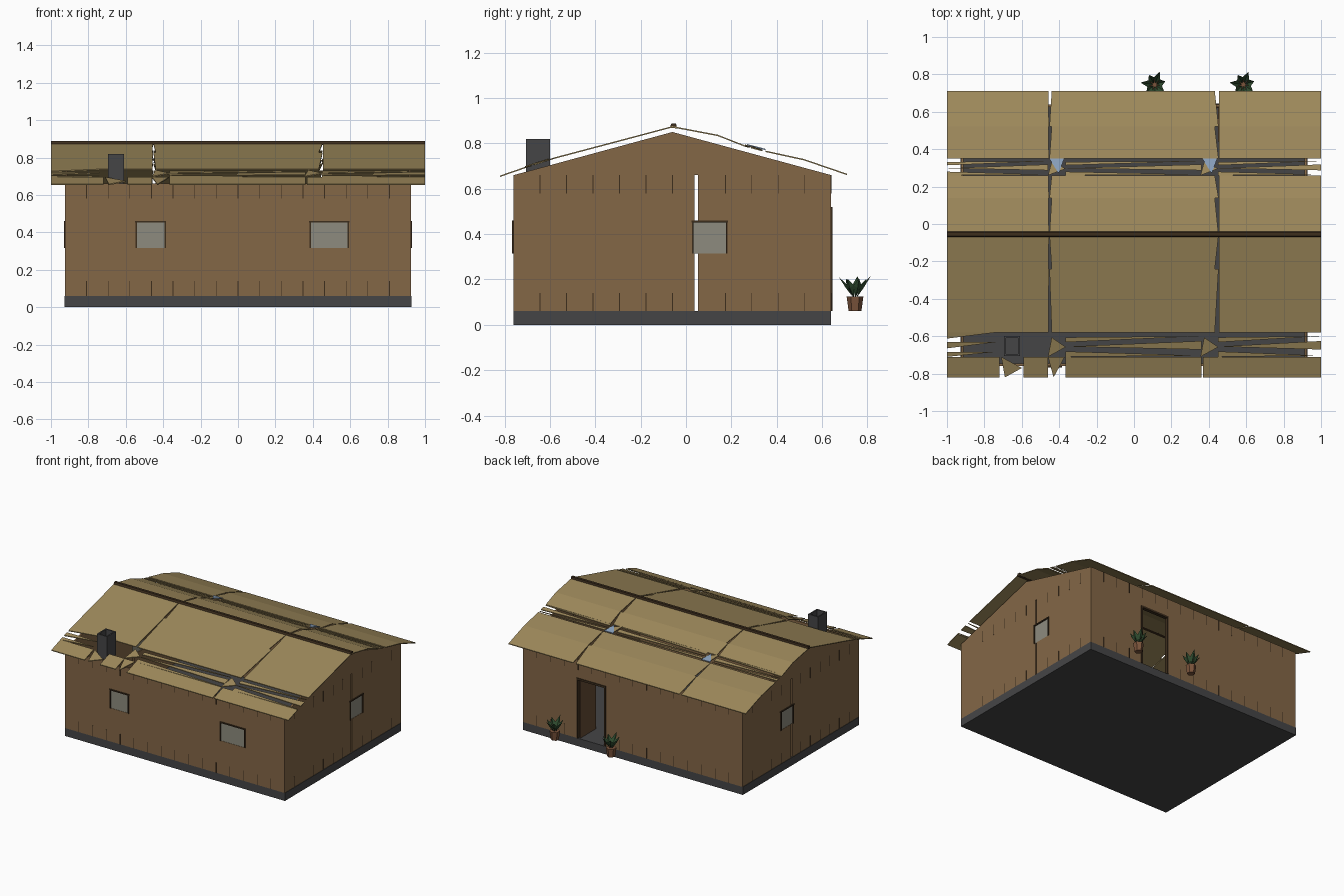
import bpy, bmesh, math
from mathutils import Vector

if "Cube" in bpy.data.objects:
    bpy.data.objects.remove(bpy.data.objects["Cube"])

def mat(name, r, g, b):
    m = bpy.data.materials.new(name)
    m.diffuse_color = (r, g, b, 1)
    m.use_nodes = True
    m.node_tree.nodes["Principled BSDF"].inputs["Base Color"].default_value = m.diffuse_color
    return m

WALL = mat("wall_wood", .23, .135, .062)
DARK = mat("dark_wood", .045, .026, .012)
DOOR = mat("door_wood", .13, .07, .035)
ROOF = mat("roof_shingle", .34, .25, .105)
STONE = mat("stone", .06, .06, .062)
PANE = mat("pane", .27, .26, .21)
GLASS = mat("skylight_glass", .25, .35, .5)
POT = mat("clay", .2, .09, .045)
LEAF = mat("leaf", .03, .075, .03)

def finish(bm, name, m):
    bmesh.ops.recalc_face_normals(bm, faces=bm.faces)
    me = bpy.data.meshes.new(name)
    bm.to_mesh(me)
    bm.free()
    me.materials.append(m)
    ob = bpy.data.objects.new(name, me)
    bpy.context.collection.objects.link(ob)
    return ob

def prism(bm, pts, offset):
    """Solid from a flat outline pushed along an offset."""
    a = [bm.verts.new(p) for p in pts]
    b = [bm.verts.new(Vector(p) + Vector(offset)) for p in pts]
    bm.faces.new(a)
    bm.faces.new(b[::-1])
    for i in range(len(a)):
        j = (i + 1) % len(a)
        bm.faces.new((a[i], b[i], b[j], a[j]))

def add_box(bm, x0, x1, y0, y1, z0, z1):
    prism(bm, [(x0, y0, z0), (x1, y0, z0), (x1, y1, z0), (x0, y1, z0)], (0, 0, z1 - z0))

def box(name, m, *dims):
    bm = bmesh.new()
    add_box(bm, *dims)
    return finish(bm, name, m)

X, YF, YB, YR, T = .925, -.76, .64, -.06, .014
Z0, EAVE, PEAK = .06, .66, .85

def gable(y):
    return PEAK - (PEAK - EAVE) * abs(y - YR) / (YB - YR if y > YR else YR - YF)

def wall(name, along_x, pos, inward, a0, a1, top, openings, windows, n):
    """Board wall with openings, seam strips, framed panes."""
    def P(a, z, d=0):
        q = pos + inward * d
        return (a, q, z) if along_x else (q, a, z)
    def off(d):
        return (0, inward * d, 0) if along_x else (inward * d, 0, 0)
    def rect(bm, b0, b1, z0, z1, d, t):
        prism(bm, [P(b0, z0, d), P(b1, z0, d), P(b1, z1, d), P(b0, z1, d)], off(t))
    holes = openings + windows
    seams = [a0 + (a1 - a0) * i / n for i in range(n + 1)]
    cuts = sorted(set(seams + [v for h in holes for v in h[:2]] + ([] if along_x else [YR])))
    bm = bmesh.new()
    for u, v in zip(cuts, cuts[1:]):
        mid, z = (u + v) / 2, Z0
        for h in sorted((h for h in holes if h[0] < mid < h[1]), key=lambda h: h[2]):
            if h[2] > z + .001:
                rect(bm, u, v, z, h[2], 0, T)
            z = max(z, h[3])
        prism(bm, [P(u, z), P(v, z), P(v, top(v)), P(u, top(u))], off(T))
    finish(bm, name, WALL)
    bm = bmesh.new()
    for s in seams[1:-1]:
        for z0, z1 in ((Z0, .14), (.58, EAVE)):
            if not any(h[0] - .01 < s < h[1] + .01 and h[2] < z1 and h[3] > z0 for h in holes):
                rect(bm, s - .002, s + .002, z0, z1, -.001, .003)
    finish(bm, name + "_seams", DARK)
    for i, (u, v, z0, z1) in enumerate(windows):
        bm = bmesh.new()
        rect(bm, u, v, z0, z1, .002, .006)
        finish(bm, f"{name}_window_{i}", PANE)
        bm = bmesh.new()
        for r in ((u - .004, u + .004, z0, z1), (v - .004, v + .004, z0, z1), (u - .006, v + .006, z1 - .003, z1 + .006)):
            rect(bm, *r, -.006, .014)
        finish(bm, f"{name}_window_frame_{i}", DARK)

# base and walls
box("foundation", STONE, -X - .003, X + .003, YF, YB, 0, Z0)
flat = lambda a: EAVE
wall("front_wall", True, YF, 1, -X, X, flat, [],
     [(-.545, -.39, .315, .455), (.385, .59, .315, .455)], 16)
wall("back_wall", True, YB, -1, -X, X, flat, [(.235, .465, Z0, .51)], [], 16)
for s, nm in ((1, "right_wall"), (-1, "left_wall")):
    wall(nm, False, s * X, -s, YF, YB, gable,
         [(.038, .054, Z0, .315), (.038, .054, .455, EAVE)], [(.03, .18, .315, .455)], 12)

# door frame and open leaf
bm = bmesh.new()
for d in ((.228, .238), (.462, .472)):
    add_box(bm, *d, YB - .02, YB + .005, Z0, .51)
add_box(bm, .228, .472, YB - .02, YB + .005, .505, .52)
finish(bm, "door_frame", DARK)
box("door_leaf", DOOR, .45, .462, YB - .2, YB - .015, Z0, .5)

# roof profile: (y, z) pairs
PROF = [(-.82, .652), (-.71, .69), (-.58, .732), (-.24, .822), (YR, .87),
        (.14, .832), (.26, .785), (.35, .762), (.52, .725), (.71, .66)]

def roof_z(y):
    for (ya, za), (yb, zb) in zip(PROF, PROF[1:]):
        if y <= yb:
            return za + (zb - za) * (y - ya) / (yb - ya)
    return PROF[-1][1]

def patch(bm, pts, lift=0):
    prism(bm, [(x, y, roof_z(y) + lift) for x, y in pts], (0, 0, .006))

# full shingle rows, split with narrow wedge gaps
bm = bmesh.new()
for hi, lo in ((-.24, -.58), (YR, -.24), (YR, .14), (.14, .26), (.35, .52), (.52, .71)):
    for tl, tr, bl, br in ((-1, -.455, -1, -.458), (-.452, .452, -.44, .432), (.455, 1, .455, 1)):
        patch(bm, [(tl, hi), (tr, hi), (br, lo), (bl, lo)])
finish(bm, "shingle_rows", ROOF)

# front eave row, broken around the chimney
bm = bmesh.new()
for a, b in ((-1, -.72), (-.59, -.46), (-.365, .36), (.37, 1)):
    patch(bm, [(a, -.82), (b, -.82), (b, -.71), (a, -.71)])
for t in ([(-.71, -.71), (-.6, -.77), (-.69, -.82)], [(-.46, -.71), (-.37, -.71), (-.43, -.82)]):
    patch(bm, t)
finish(bm, "front_eave_row", ROOF)

# splintered shingles inside the two open bands
bm = bmesh.new()
for ya, yb in ((-.71, -.58), (.26, .35)):
    h = yb - ya
    for a, b in ((-1, -.46), (-.365, .36), (.45, 1)):
        if ya < 0 and a == -1:
            for c, f in ((.0, .2), (.35, .6), (.75, 1)):
                patch(bm, [(-1, ya + h * c), (-1, ya + h * f), (-.74, ya + h * f)])
            continue
        patch(bm, [(a, ya), (a, ya + h * .22), (b, ya + h * .05)])
        patch(bm, [(b, ya + h * .3), (b, ya + h * .65), (a, ya + h * .42)])
        patch(bm, [(a, ya + h * .6), (a, ya + h * .8), (b, ya + h * .85)])
    for c in (-.41, .405):
        patch(bm, [(c - .05, ya), (c + .045, ya + h * .4), (c - .03, ya + h * .8)], .004)
finish(bm, "splintered_shingles", ROOF)

# skylights
bm = bmesh.new()
for c in (-.413, .405):
    patch(bm, [(c - .04, .35), (c + .04, .35), (c + .01, .27)], .008)
finish(bm, "skylights", GLASS)

# ridge cap
bm = bmesh.new()
prism(bm, [(-1, YR - .012, .868), (-1, YR + .02, .866), (-1, YR + .016, .888), (-1, YR - .004, .888)], (2, 0, 0))
finish(bm, "ridge_cap", DARK)

# hollow chimney
bm = bmesh.new()
for d in ((-.695, -.685, -.705, -.6), (-.62, -.61, -.705, -.6), (-.685, -.62, -.705, -.695), (-.685, -.62, -.61, -.6)):
    add_box(bm, *d, .64, .82)
finish(bm, "chimney", STONE)

# potted plants either side of the door
for k, px in enumerate((.11, .585)):
    c = Vector((px, .745, 0))
    bpy.ops.mesh.primitive_cone_add(vertices=6, radius1=.028, radius2=.037, depth=.065, location=c + Vector((0, 0, .0925)))
    pot = bpy.context.object
    pot.name = f"plant_pot_{k}"
    pot.data.materials.append(POT)
    bm = bmesh.new()
    for i in range(7):
        a = i * math.tau / 7 + .3
        out, side = Vector((math.cos(a), math.sin(a), 0)), Vector((-math.sin(a), math.cos(a), 0))
        up = Vector((0, 0, 1))
        r, hgt = (.075, .215) if i % 2 else (.06, .205)
        base = bm.verts.new(c + out * .008 + up * .12)
        tip = bm.verts.new(c + out * r + up * hgt)
        mid = bm.verts.new(c + out * .04 + up * .162)
        for s in (-1, 1):
            edge = bm.verts.new(c + out * .036 + side * s * .018 + up * .175)
            bm.faces.new((base, mid, edge))
            bm.faces.new((mid, tip, edge))
    finish(bm, f"plant_leaves_{k}", LEAF)
